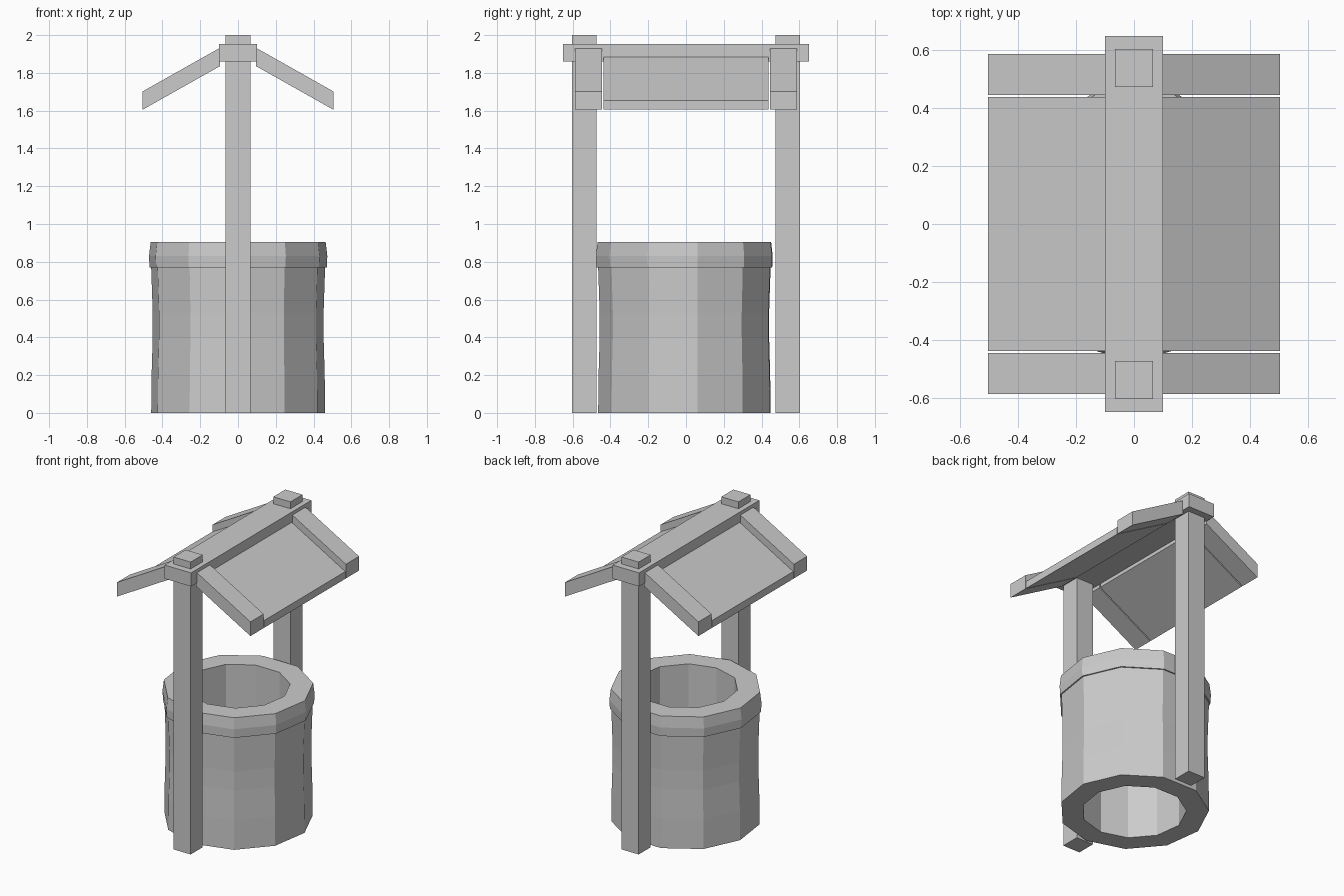
import bpy
from math import sin, cos, pi, radians

cube = bpy.data.objects.get("Cube")
if cube:
    bpy.data.objects.remove(cube, do_unlink=True)

grey = bpy.data.materials.new("light grey")
grey.use_nodes = True
colour = (0.6, 0.6, 0.6, 1)
grey.diffuse_color = colour
grey.node_tree.nodes["Principled BSDF"].inputs["Base Color"].default_value = colour


def add_mesh(name, verts, faces):
    mesh = bpy.data.meshes.new(name)
    mesh.from_pydata(verts, [], faces)
    mesh.materials.append(grey)
    obj = bpy.data.objects.new(name, mesh)
    bpy.context.collection.objects.link(obj)
    return obj


def prism(name, outline, y0, y1):
    """Extrude a counter-clockwise XZ outline along Y."""
    n = len(outline)
    verts = [(x, y, z) for y in (y0, y1) for x, z in outline]
    faces = [list(range(n)), list(range(2 * n - 1, n - 1, -1))]
    faces += [(i, i + n, (i + 1) % n + n, (i + 1) % n) for i in range(n)]
    return add_mesh(name, verts, faces)


def block(name, half_x, y0, y1, z0, z1):
    return prism(name, [(-half_x, z0), (half_x, z0), (half_x, z1), (-half_x, z1)], y0, y1)


SIDES = 11


def lathe(name, profile):
    """Spin a closed (radius, z) profile into a faceted ring."""
    n = len(profile)
    verts = []
    for s in range(SIDES):
        a = radians(7.5) + 2 * pi * s / SIDES
        verts += [(r * cos(a), r * sin(a), z) for r, z in profile]
    faces = []
    for s in range(SIDES):
        a, b = s * n, (s + 1) % SIDES * n
        faces += [(a + i, b + i, b + (i + 1) % n, a + (i + 1) % n) for i in range(n)]
    return add_mesh(name, verts, faces)


# Open well shaft with a slight waist, and the rim around its top
lathe("well_wall", [(0.325, 0), (0.465, 0), (0.463, 0.2), (0.457, 0.4),
                    (0.457, 0.53), (0.465, 0.765), (0.465, 0.78), (0.325, 0.78)])
lathe("well_rim", [(0.325, 0.77), (0.474, 0.77), (0.477, 0.83),
                   (0.468, 0.905), (0.325, 0.905)])

# Ridge beam and the two posts passing through it
block("ridge_beam", 0.1, -0.65, 0.65, 1.86, 1.953)
block("front_post", 0.065, -0.604, -0.474, 0, 2)
block("back_post", 0.065, 0.474, 0.604, 0, 2)


# Sloping roof panels with thicker trim boards at both ends
def roof_board(name, side, thickness, y0, y1):
    outline = [(0.095, 1.836), (0.505, 1.605), (0.505, 1.605 + thickness),
               (0.095, 1.836 + thickness)]
    if side < 0:
        outline = [(-x, z) for x, z in reversed(outline)]
    prism(name, outline, y0, y1)


for side, label in ((1, "left"), (-1, "right")):
    roof_board(label + "_roof_panel", side, 0.05, -0.438, 0.438)
    roof_board(label + "_front_trim", side, 0.097, -0.587, -0.445)
    roof_board(label + "_back_trim", side, 0.097, 0.445, 0.587)
